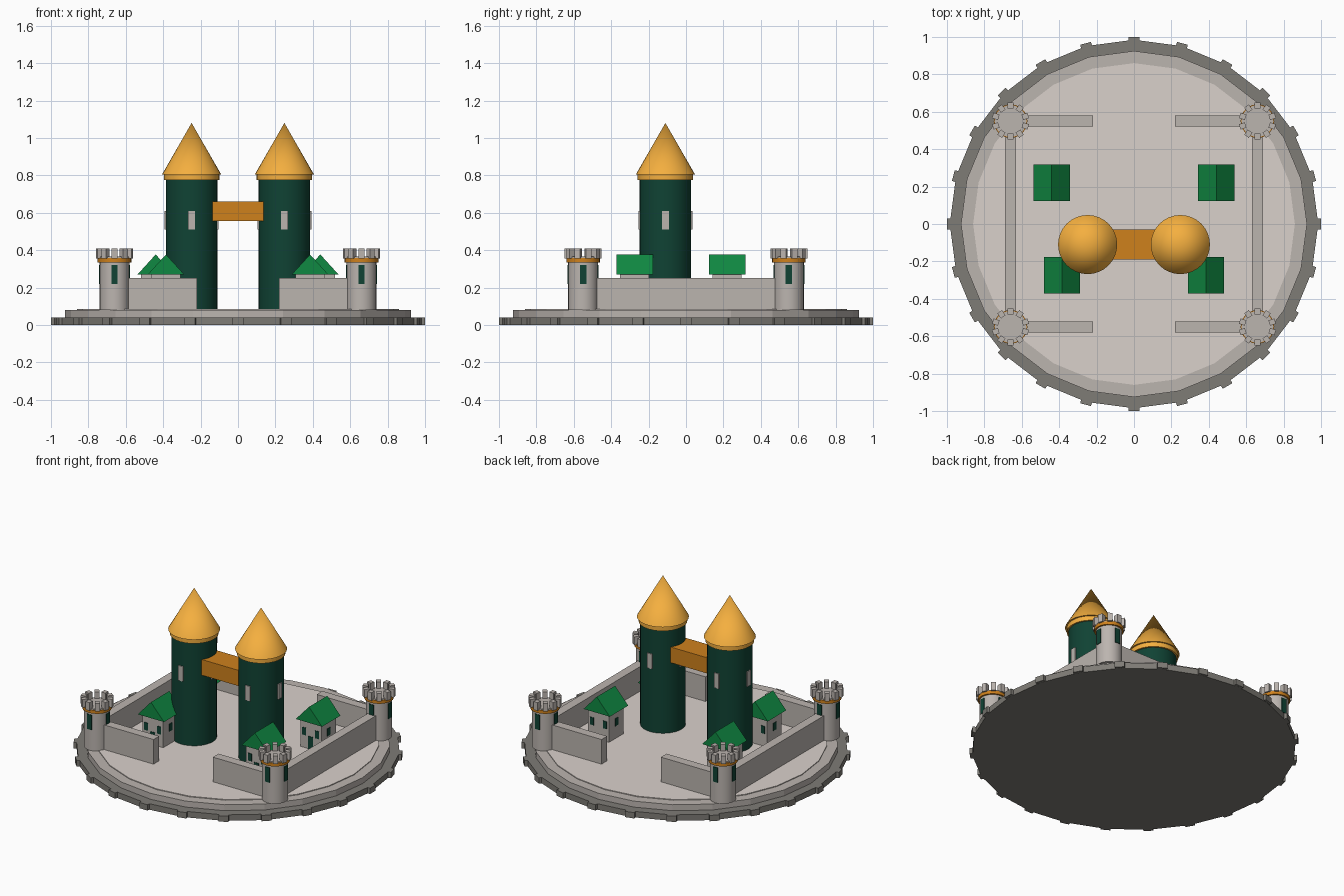
import bpy, bmesh, math
from mathutils import Matrix, Vector

if "Cube" in bpy.data.objects:
    bpy.data.objects.remove(bpy.data.objects["Cube"])


def material(name, r, g, b):
    m = bpy.data.materials.new(name)
    m.diffuse_color = (r, g, b, 1)
    m.use_nodes = True
    m.node_tree.nodes["Principled BSDF"].inputs["Base Color"].default_value = m.diffuse_color
    return m


STONE = material("stone", .50, .46, .43)
RIM = material("dark_stone", .21, .20, .18)
COURT = material("courtyard", .70, .64, .60)
DARK = material("dark_green", .005, .055, .034)
GREEN = material("roof_green", .005, .25, .055)
GOLD = material("gold", .91, .43, .05)
ORANGE = material("orange", .62, .22, .012)


def finish(name, bm, mat, smooth=False):
    bmesh.ops.recalc_face_normals(bm, faces=bm.faces)
    me = bpy.data.meshes.new(name)
    bm.to_mesh(me)
    bm.free()
    me.materials.append(mat)
    ob = bpy.data.objects.new(name, me)
    bpy.context.collection.objects.link(ob)
    if smooth:
        bpy.ops.object.select_all(action='DESELECT')
        ob.select_set(True)
        bpy.context.view_layer.objects.active = ob
        bpy.ops.object.shade_smooth_by_angle(angle=math.radians(35))
    return ob


def add_box(bm, x, y, z0, z1, sx, sy, turn=Matrix.Identity(4)):
    m = turn @ Matrix.Translation((x, y, (z0 + z1) / 2)) @ Matrix.Diagonal((sx, sy, z1 - z0, 1))
    bmesh.ops.create_cube(bm, size=1, matrix=m)


def box(name, mat, *dims):
    bm = bmesh.new()
    add_box(bm, *dims)
    return finish(name, bm, mat)


def cylinder(name, mat, x, y, z0, z1, r0, r1=None, n=32, smooth=True):
    bm = bmesh.new()
    bmesh.ops.create_cone(bm, cap_ends=True, segments=n, radius1=r0,
                          radius2=r0 if r1 is None else r1, depth=z1 - z0,
                          matrix=Matrix.Translation((x, y, (z0 + z1) / 2)))
    return finish(name, bm, mat, smooth)


def ring_of_boxes(name, mat, x, y, count, radius, z0, z1, sx, sy):
    """Boxes arranged radially around a centre, the first one facing the front."""
    bm = bmesh.new()
    for i in range(count):
        turn = Matrix.Translation((x, y, 0)) @ Matrix.Rotation(math.tau * i / count, 4, 'Z')
        add_box(bm, 0, -radius, z0, z1, sx, sy, turn)
    return finish(name, bm, mat)


# Stepped round base with rim blocks
cylinder("base_plate", RIM, 0, 0, 0, .04, .985, n=24, smooth=False)
ring_of_boxes("rim_blocks", RIM, 0, 0, 24, .97, .001, .04, .06, .06)
cylinder("base_step", STONE, 0, 0, .04, .08, .925, n=24, smooth=False)
cylinder("courtyard_floor", COURT, 0, 0, .08, .085, .86, n=24, smooth=False)


def main_tower(x, y):
    cylinder("main_tower", DARK, x, y, .08, .78, .138)
    cylinder("main_tower_band", GOLD, x, y, .775, .805, .148)
    cylinder("main_tower_roof", GOLD, x, y, .805, 1.08, .158, 0)
    ring_of_boxes("main_tower_windows", STONE, x, y, 4, .134, .51, .61, .036, .02)


def corner_tower(x, y):
    cylinder("corner_tower", STONE, x, y, .08, .34, .08, n=24)
    cylinder("corner_tower_band", ORANGE, x, y, .335, .357, .09, n=24)
    cylinder("corner_tower_platform", STONE, x, y, .355, .365, .085, n=24)
    ring_of_boxes("corner_tower_merlons", STONE, x, y, 10, .083, .355, .41, .03, .033)
    ring_of_boxes("corner_tower_windows", DARK, x, y, 4, .075, .22, .32, .034, .016)


def house(x, y):
    box("house_body", STONE, x, y, .08, .275, .155, .155)
    # Gabled roof with its ridge running front to back
    bm = bmesh.new()
    prof = [(-.0975, .27), (.0975, .27), (0, .377)]
    face = bm.faces.new([bm.verts.new((x + px, y - .0975, pz)) for px, pz in prof])
    ext = bmesh.ops.extrude_face_region(bm, geom=[face])
    bmesh.ops.translate(bm, vec=Vector((0, .195, 0)),
                        verts=[v for v in ext['geom'] if isinstance(v, bmesh.types.BMVert)])
    if not face.is_valid or len(bm.faces) < 5:
        bmesh.ops.holes_fill(bm, edges=bm.edges)
    finish("house_roof", bm, GREEN)
    # Door and windows
    box("house_door", DARK, x, y - .077, .085, .17, .036, .008)
    bm = bmesh.new()
    for s in (-1, 1):
        for t in (-1, 1):
            add_box(bm, x + s * .048, y + t * .077, .17, .22, .028, .008)
        add_box(bm, x + s * .077, y, .17, .22, .008, .032)
    finish("house_windows", bm, DARK)


# Everything mirrored left and right
for sx in (-1, 1):
    main_tower(sx * .248, -.11)
    box("side_wall", STONE, sx * .66, 0, .08, .25, .06, 1.1)
    for sy in (-1, 1):
        corner_tower(sx * .66, sy * .55)
        box("end_wall", STONE, sx * .44, sy * .55, .08, .25, .44, .06)
    house(sx * .44, .22)
    house(sx * .385, -.275)

# Bridge between the two main towers
box("sky_bridge", ORANGE, 0, -.11, .555, .66, .28, .16)
